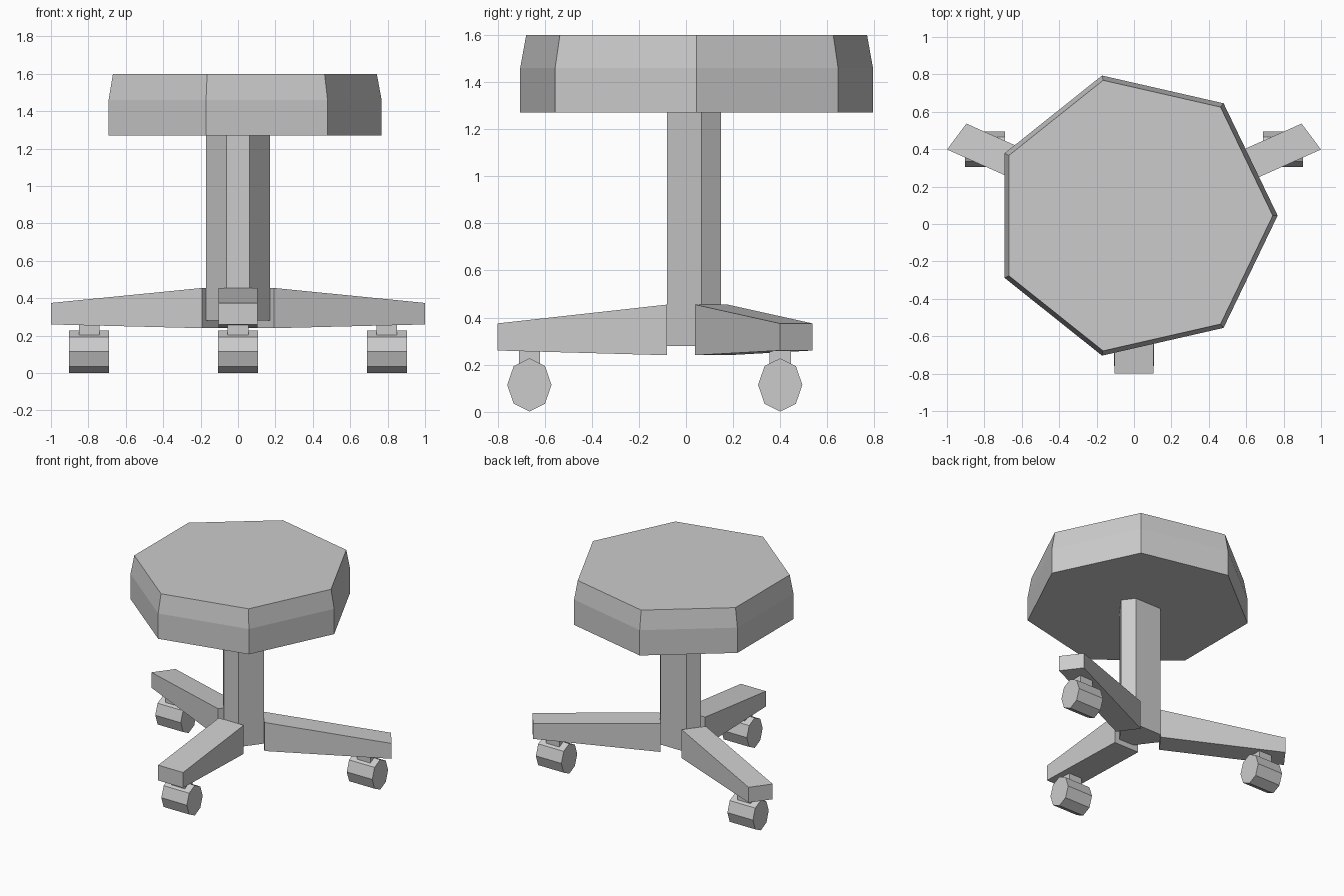
import bpy, bmesh
from math import cos, sin, pi

if "Cube" in bpy.data.objects:
    bpy.data.objects.remove(bpy.data.objects["Cube"])

CY = 0.045          # y of the central axis
SX = 1.295          # the base is stretched along x


def make(name, rings):
    """Skin a stack of equal-length closed rings and cap both ends."""
    bm = bmesh.new()
    vr = [[bm.verts.new(p) for p in r] for r in rings]
    n = len(vr[0])
    for a, b in zip(vr, vr[1:]):
        for i in range(n):
            j = (i + 1) % n
            bm.faces.new((a[i], a[j], b[j], b[i]))
    bm.faces.new(vr[0][::-1])
    bm.faces.new(vr[-1])
    bmesh.ops.recalc_face_normals(bm, faces=bm.faces)
    me = bpy.data.meshes.new(name)
    bm.to_mesh(me)
    bm.free()
    ob = bpy.data.objects.new(name, me)
    bpy.context.collection.objects.link(ob)
    return ob


def polar(angle, dist, side, z):
    """Point at a distance along an arm direction, shifted sideways."""
    c, s = cos(angle), sin(angle)
    return (SX * (c * dist - s * side), CY + s * dist + c * side, z)


# Seat: seven-sided cushion, tapering in at the top
make("seat", [[(r * cos(2 * pi * i / 7), CY + r * sin(2 * pi * i / 7), z) for i in range(7)]
              for r, z in ((0.768, 1.27), (0.768, 1.46), (0.742, 1.6))])

# Column: truncated triangle section, one short face per arm
angles = [-pi / 2, pi / 6, 5 * pi / 6]
make("column", [[polar(a, 0.125, s, z) for a in angles for s in (-0.048, 0.048)]
                for z in (0.28, 1.27)])

for name, a in zip(("front", "right", "left"), angles):
    # Arm: tapering beam
    make(name + "_arm", [[polar(a, d, s, z) for s, z in
                          ((-0.08, lo), (0.08, lo), (0.08, hi), (-0.08, hi))]
                         for d, lo, hi in ((0.125, 0.24, 0.455), (0.845, 0.26, 0.375))])
    x, y, _ = polar(a, 0.71, 0, 0)
    # Caster stem
    make(name + "_caster_stem", [[(x + 0.055 * u, y + 0.045 * v, z) for u, v in
                                  ((-1, -1), (1, -1), (1, 1), (-1, 1))]
                                 for z in (0.18, 0.27)])
    # Caster wheel: eight-sided, axis along x
    make(name + "_caster_wheel", [[(x + w, y + 0.094 * cos(pi * i / 4),
                                    0.114 + 0.113 * sin(pi * i / 4)) for i in range(8)]
                                  for w in (-0.106, 0.106)])
